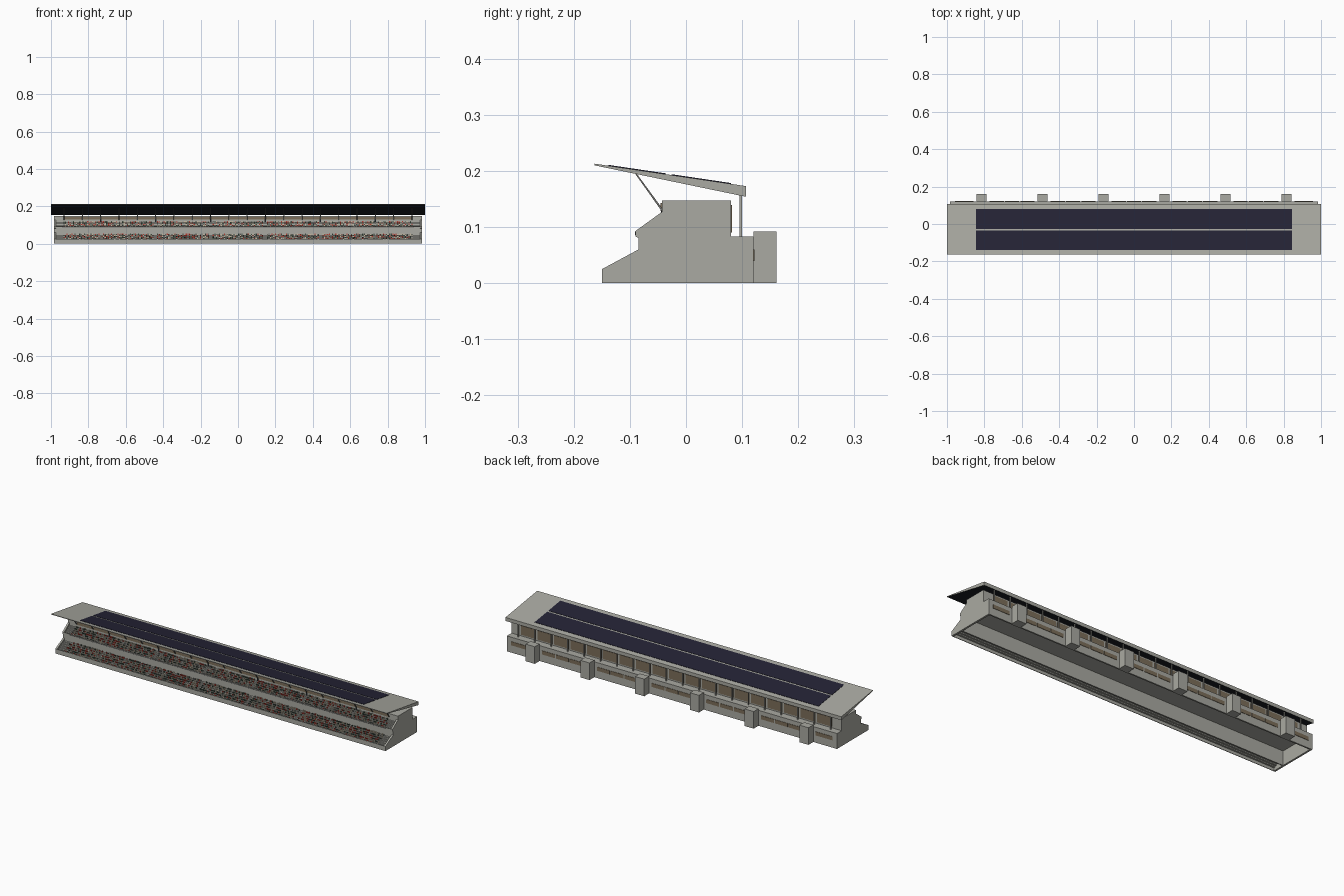
import bpy, bmesh, random
from mathutils import Vector

random.seed(4)
cube = bpy.data.objects.get("Cube")
if cube:
    bpy.data.objects.remove(cube)


def material(name, r, g, b):
    m = bpy.data.materials.new(name)
    m.use_nodes = True
    m.diffuse_color = (r, g, b, 1)
    m.node_tree.nodes["Principled BSDF"].inputs["Base Color"].default_value = (r, g, b, 1)
    return m


concrete = material("concrete grey", .40, .40, .36)
glass = material("bronze glass", .20, .155, .10)
navy = material("solar navy", .018, .017, .036)
charcoal = material("soffit charcoal", .012, .014, .017)
steel = material("steel grey", .16, .16, .15)
red = material("seat red", .45, .045, .03)
cream = material("crowd cream", .58, .50, .36)
green = material("crowd dark green", .05, .075, .055)

HALF = .983       # half length of the building
END = .01         # end wall thickness


def finish(name, bm, *mats):
    bmesh.ops.recalc_face_normals(bm, faces=bm.faces)
    mesh = bpy.data.meshes.new(name)
    bm.to_mesh(mesh)
    bm.free()
    for m in mats:
        mesh.materials.append(m)
    ob = bpy.data.objects.new(name, mesh)
    bpy.context.collection.objects.link(ob)
    return ob


def add_box(bm, x0, x1, y0, y1, z0, z1, mat=0):
    vs = [bm.verts.new((x, y, z)) for x in (x0, x1) for y in (y0, y1) for z in (z0, z1)]
    for q in ((0, 1, 3, 2), (4, 6, 7, 5), (0, 4, 5, 1), (2, 3, 7, 6), (0, 2, 6, 4), (1, 5, 7, 3)):
        bm.faces.new([vs[i] for i in q]).material_index = mat


def add_prism(bm, profile, x0, x1):
    a = [bm.verts.new((x0, y, z)) for y, z in profile]
    b = [bm.verts.new((x1, y, z)) for y, z in profile]
    bm.faces.new(a)
    bm.faces.new(b[::-1])
    for i in range(len(a)):
        j = (i + 1) % len(a)
        bm.faces.new((a[i], b[i], b[j], a[j]))


def boxes(name, mat, items):
    bm = bmesh.new()
    for it in items:
        add_box(bm, *it)
    return finish(name, bm, mat)


def prism(name, mat, profile, x0, x1):
    bm = bmesh.new()
    add_prism(bm, profile, x0, x1)
    return finish(name, bm, mat)


# End walls carry the full side outline
outline = [(-.15, 0), (-.15, .025), (-.085, .06), (-.085, .081), (-.09, .083), (-.09, .093),
           (-.043, .127), (-.043, .147), (.08, .147), (.08, .083), (.12, .083), (.12, 0)]
for side, s in (("left", 1), ("right", -1)):
    prism(side + "_end_wall", concrete, outline, s * (HALF - END), s * HALF)

IN = HALF - END
# Open-bottomed lower storey
boxes("lower_storey", concrete, [
    (-IN, IN, .112, .12, 0, .083),
    (-IN, IN, -.085, .112, .077, .083),
    (-IN, IN, -.085, -.08, 0, .077),
    (-IN, IN, -.15, -.147, 0, .025)])

# Upper storey room and its roof
boxes("upper_storey", concrete, [(-IN, IN, -.043, .08, .083, .147)])


def tier(name, y0, z0, depth, rise, rows, base):
    """Stepped deck with an open or solid underside."""
    prof = []
    for i in range(rows):
        prof += [(y0 + i * depth, z0 + i * rise), (y0 + (i + 1) * depth, z0 + i * rise)]
    y1 = y0 + rows * depth
    if base is None:   # thin folded deck
        prof += [(y - .0005, z - .003) for y, z in reversed(prof)]
    else:
        prof += [(y1, base), (y0, base)]
    prism(name, concrete, prof, -IN, IN)


aisles = [-.735 + i * .294 for i in range(6)]


def crowd(name, y0, z0, depth, rise, rows):
    """Rows of seats, some of them taken, with gaps at the aisles."""
    bm = bmesh.new()
    pitch = .0085
    for r in range(rows):
        y, z = y0 + (r + .5) * depth, z0 + r * rise
        for i in range(220):
            x = -.931 + i * pitch
            if min(abs(x - a) for a in aisles) < .007 or random.random() < .12:
                continue
            kind = random.choices((0, 1, 2, 3), (26, 34, 28, 12))[0]
            h = random.uniform(.005, .008)
            add_box(bm, x - .003, x + .003, y - .002, y + .002, z, z + h, kind)
    finish(name, bm, red, cream, green, steel)


lower = (-.147, .019, .0103, .0056, 6)
upper = (-.087, .088, .0088, .0064, 5)
tier("lower_tier", *lower, None)
tier("upper_tier", *upper, .083)
crowd("lower_crowd", *lower)
crowd("upper_crowd", *upper)

# Balcony edge and dark rail between the tiers
boxes("balcony_edge", concrete, [(-IN, IN, -.09, -.087, .083, .093)])
boxes("balcony_rail", steel, [(-.94, .94, -.091, -.09, .086, .092)])
boxes("aisle_doors", charcoal, [(a - .004, a + .004, -.0445, -.043, .112, .129) for a in aisles])

# Window bays of the upper storey, front and back
posts = [-.93 + i * .0979 for i in range(20)]
bays = list(zip(posts, posts[1:]))
boxes("front_windows", glass, [(a + .003, b - .003, -.045, -.042, .129, .143) for a, b in bays])
boxes("rear_windows", glass, [(a + .005, b - .005, .079, .082, .09, .139) for a, b in bays])

# Service towers and the strip windows between them
towers = [-.815 + i * .326 for i in range(6)]
boxes("rear_towers", concrete, [(t - .027, t + .027, .12, .161, 0, .092) for t in towers])
edges = [-.96] + towers + [.96]
strips = []
for k, (a, b) in enumerate(zip(edges, edges[1:])):
    lo = a + (.04 if k else 0)
    hi = b - (.04 if k < len(towers) else 0)
    n = max(1, round((hi - lo) / .082))
    w = (hi - lo) / n
    strips += [(lo + j * w + .003, lo + (j + 1) * w - .003, .119, .122, .04, .06) for j in range(n)]
boxes("rear_strip_windows", glass, strips)

# Wedge roof with a dark soffit
roof_profile = [(-.163, .210), (-.163, .213), (.107, .173), (.107, .154)]
roof = prism("roof", concrete, roof_profile, -1, 1)
roof.data.materials.append(charcoal)
for f in roof.data.polygons:
    if f.normal.z < -.5:
        f.material_index = 1


def roof_top(y):
    return .213 - (y + .163) * .04 / .27


# Two long solar arrays lying on the roof
for name, y0, y1 in (("front_solar_array", -.138, -.036), ("rear_solar_array", -.026, .08)):
    lo = [(y, roof_top(y)) for y in (y0, y1)]
    hi = [(y, z + .0015) for y, z in reversed(lo)]
    prism(name, navy, lo + hi, -.845, .845)

# Raking struts in front and upright posts behind
bm = bmesh.new()
for x in posts:
    add_prism(bm, [(-.043, .128), (-.04, .13), (-.088, .1955), (-.091, .1955)], x - .0017, x + .0017)
finish("front_struts", bm, steel)
boxes("rear_posts", concrete, [(x - .0025, x + .0025, .095, .1, .083, .158) for x in posts])
